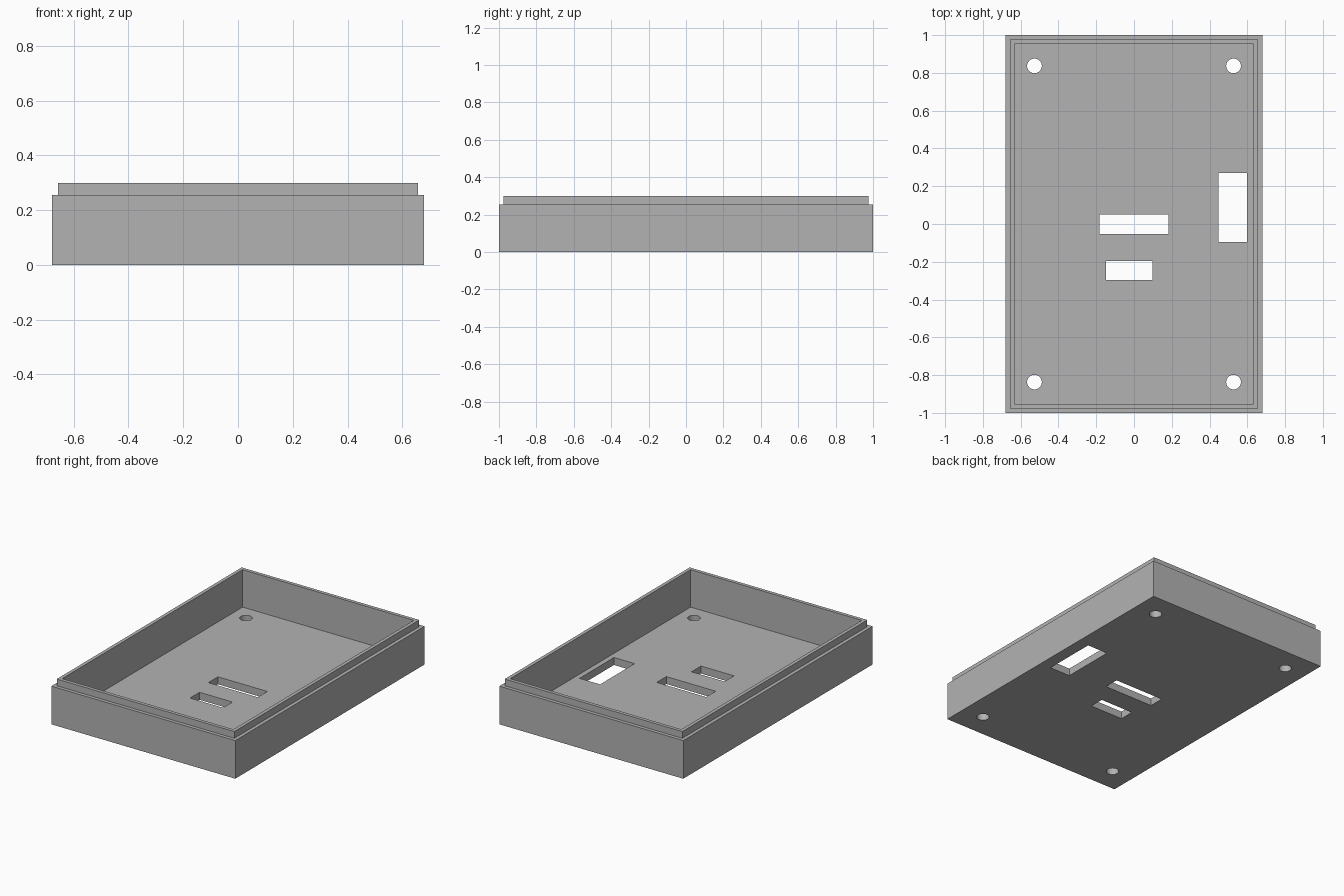
import bpy
import bmesh

if "Cube" in bpy.data.objects:
    bpy.data.objects.remove(bpy.data.objects["Cube"], do_unlink=True)

HALF_X, HALF_Y = 0.68, 1.0
BODY_TOP, LIP_TOP, FLOOR = 0.255, 0.30, 0.05
STEP = 0.0235

grey = bpy.data.materials.new("plain grey")
grey.use_nodes = True
colour = (0.45, 0.45, 0.45, 1)
grey.diffuse_color = colour
grey.node_tree.nodes["Principled BSDF"].inputs["Base Color"].default_value = colour


def add_object(name, bm):
    bmesh.ops.recalc_face_normals(bm, faces=bm.faces)
    mesh = bpy.data.meshes.new(name)
    bm.to_mesh(mesh)
    bm.free()
    mesh.materials.append(grey)
    obj = bpy.data.objects.new(name, mesh)
    bpy.context.collection.objects.link(obj)
    return obj


# Tray: rectangular rings (inset, height) from the underside, over the lip, to the floor
bm = bmesh.new()
rings = []
for inset, z in [(0, 0), (0, BODY_TOP), (STEP, BODY_TOP), (STEP, LIP_TOP),
                 (2 * STEP, LIP_TOP), (2 * STEP, FLOOR)]:
    x, y = HALF_X - inset, HALF_Y - inset
    rings.append([bm.verts.new((sx * x, sy * y, z))
                  for sx, sy in [(-1, -1), (1, -1), (1, 1), (-1, 1)]])
for low, high in zip(rings, rings[1:]):
    for i in range(4):
        j = (i + 1) % 4
        bm.faces.new((low[i], low[j], high[j], high[i]))
bm.faces.new(rings[0][::-1])
bm.faces.new(rings[-1])
tray = add_object("enclosure_tray", bm)

# Cutter: three floor slots (x0, x1, y0, y1) and four corner screw holes
bm = bmesh.new()
for x0, x1, y0, y1 in [(-0.183, 0.183, -0.053, 0.049),
                       (-0.147, 0.097, -0.297, -0.197),
                       (0.447, 0.599, -0.095, 0.269)]:
    slot = bmesh.ops.create_cube(bm, size=1)["verts"]
    bmesh.ops.scale(bm, vec=(x1 - x0, y1 - y0, 0.2), verts=slot)
    bmesh.ops.translate(bm, vec=((x0 + x1) / 2, (y0 + y1) / 2, 0), verts=slot)
for sx in (-1, 1):
    for sy in (-1, 1):
        hole = bmesh.ops.create_cone(bm, cap_ends=True, segments=32, radius1=0.039,
                                     radius2=0.039, depth=0.2)["verts"]
        bmesh.ops.translate(bm, vec=(sx * 0.527, sy * 0.837, 0), verts=hole)
cutter = add_object("opening_cutter", bm)
cutter.hide_render = True

# Cut the openings, then discard the cutter
cut = tray.modifiers.new("openings", "BOOLEAN")
cut.operation = "DIFFERENCE"
cut.solver = "EXACT"
cut.object = cutter
bpy.ops.object.select_all(action="DESELECT")
tray.select_set(True)
bpy.context.view_layer.objects.active = tray
bpy.ops.object.modifier_apply(modifier=cut.name)
bpy.data.objects.remove(cutter, do_unlink=True)
bpy.ops.object.shade_smooth_by_angle(angle=0.5)
